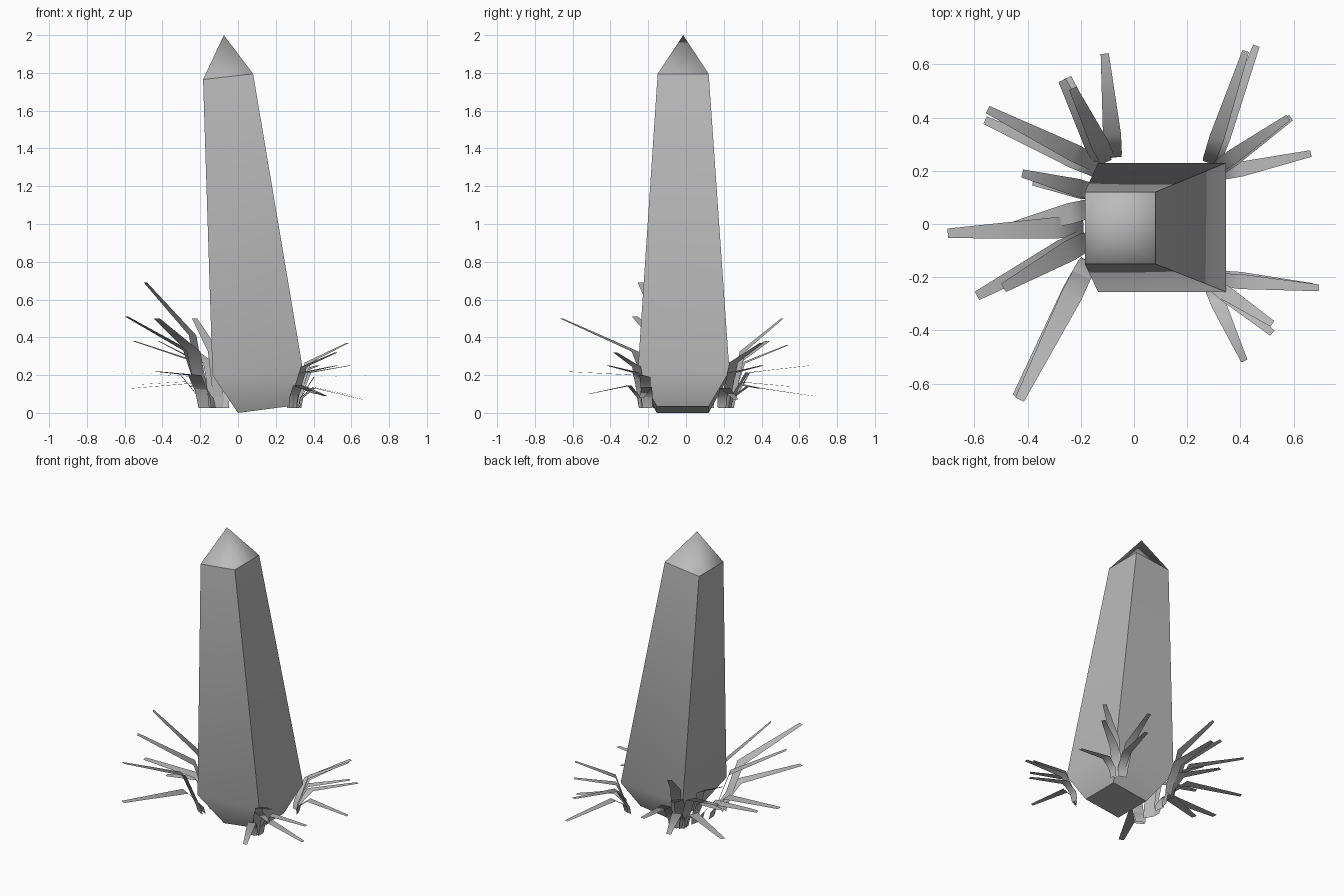
import bpy, bmesh
from mathutils import Vector

cube = bpy.data.objects.get("Cube")
if cube:
    bpy.data.objects.remove(cube)

# Single stone grey material
stone = bpy.data.materials.new("stone_grey")
stone.use_nodes = True
grey = (0.5, 0.5, 0.5, 1)
stone.diffuse_color = grey
stone.node_tree.nodes["Principled BSDF"].inputs["Base Color"].default_value = grey


def finish(bm, name):
    mesh = bpy.data.meshes.new(name)
    bm.to_mesh(mesh)
    bm.free()
    mesh.materials.append(stone)
    obj = bpy.data.objects.new(name, mesh)
    bpy.context.collection.objects.link(obj)
    return obj


# Leaning four-sided pillar: rings of (x left, z left, x right, z right, y front, y back)
def build_pillar():
    rings = [(0, 0, 0.27, 0.035, -0.155, 0.12),
             (-0.135, 0.2, 0.345, 0.22, -0.255, 0.23),
             (-0.185, 1.765, 0.08, 1.795, -0.15, 0.12)]
    bm = bmesh.new()
    loops = []
    for xl, zl, xr, zr, yf, yb in rings:
        corners = [(xl, yf, zl), (xr, yf, zr), (xr, yb, zr), (xl, yb, zl)]
        loops.append([bm.verts.new(c) for c in corners])
    apex = bm.verts.new((-0.075, -0.015, 2))
    bm.faces.new(loops[0][::-1])
    for i in range(4):
        j = (i + 1) % 4
        for low, high in zip(loops, loops[1:]):
            bm.faces.new((low[i], low[j], high[j], high[i]))
        bm.faces.new((loops[-1][i], loops[-1][j], apex))
    bmesh.ops.recalc_face_normals(bm, faces=bm.faces)
    # The tip and the taper shade smoothly; corners and rims stay crisp
    for f in bm.faces:
        f.smooth = True
    waist = set(loops[1])
    for e in bm.edges:
        e.smooth = apex in e.verts or all(v in waist for v in e.verts)
    return finish(bm, "pillar")


# Bent grass blade: upright foot, rising stem, then a long outward leaf
def add_blade(bm, root, tip, size):
    root = Vector((*root, 0.025))
    tip = Vector(tip)
    out = Vector((tip.x - root.x, tip.y - root.y, 0))
    across = Vector((-out.y, out.x, 0)).normalized() * size
    foot = root + out * 0.03
    foot.z = 0.08
    kink = root + out * 0.22
    kink.z = 0.1 + 0.45 * tip.z
    rows = []
    for point, half in ((root, 0.032), (foot, 0.036), (kink, 0.04), (tip, 0.018)):
        rows.append([bm.verts.new(point + across * half * s) for s in (1, -1)])
    for a, b in zip(rows, rows[1:]):
        face = bm.faces.new((a[0], a[1], b[1], b[0]))
        face.smooth = True


# Each tuft: blade scale and blades as (root xy, tip xyz)
tufts = {
    "left_front_grass": (1.0, [
        ((-0.18, -0.16), (-0.43, -0.66, 0.5)),
        ((-0.17, -0.14), (-0.44, -0.65, 0.22)),
        ((-0.17, -0.06), (-0.49, -0.24, 0.69)),
        ((-0.18, -0.05), (-0.59, -0.27, 0.51)),
        ((-0.19, -0.01), (-0.7, -0.035, 0.22)),
        ((-0.16, 0.06), (-0.53, -0.035, 0.15))]),
    "left_back_grass": (0.85, [
        ((-0.15, 0.12), (-0.42, 0.19, 0.38)),
        ((-0.15, 0.12), (-0.38, 0.16, 0.2)),
        ((-0.13, 0.22), (-0.55, 0.43, 0.38)),
        ((-0.13, 0.2), (-0.56, 0.39, 0.13)),
        ((-0.12, 0.23), (-0.27, 0.54, 0.36)),
        ((-0.11, 0.23), (-0.25, 0.55, 0.14)),
        ((-0.1, 0.24), (-0.23, 0.51, 0.5)),
        ((-0.075, 0.25), (-0.11, 0.64, 0.25))]),
    "right_back_grass": (0.7, [
        ((0.28, 0.23), (0.42, 0.65, 0.25)),
        ((0.3, 0.23), (0.46, 0.67, 0.09)),
        ((0.31, 0.21), (0.58, 0.4, 0.37)),
        ((0.31, 0.2), (0.59, 0.4, 0.25)),
        ((0.33, 0.19), (0.665, 0.265, 0.07))]),
    "right_front_grass": (0.7, [
        ((0.32, -0.21), (0.695, -0.24, 0.2)),
        ((0.32, -0.2), (0.67, -0.235, 0.08)),
        ((0.3, -0.23), (0.52, -0.375, 0.32)),
        ((0.29, -0.22), (0.52, -0.41, 0.25)),
        ((0.29, -0.24), (0.415, -0.515, 0.1))]),
}

build_pillar()
for name, (size, blades) in tufts.items():
    bm = bmesh.new()
    for root, tip in blades:
        add_blade(bm, root, tip, size)
    finish(bm, name)
